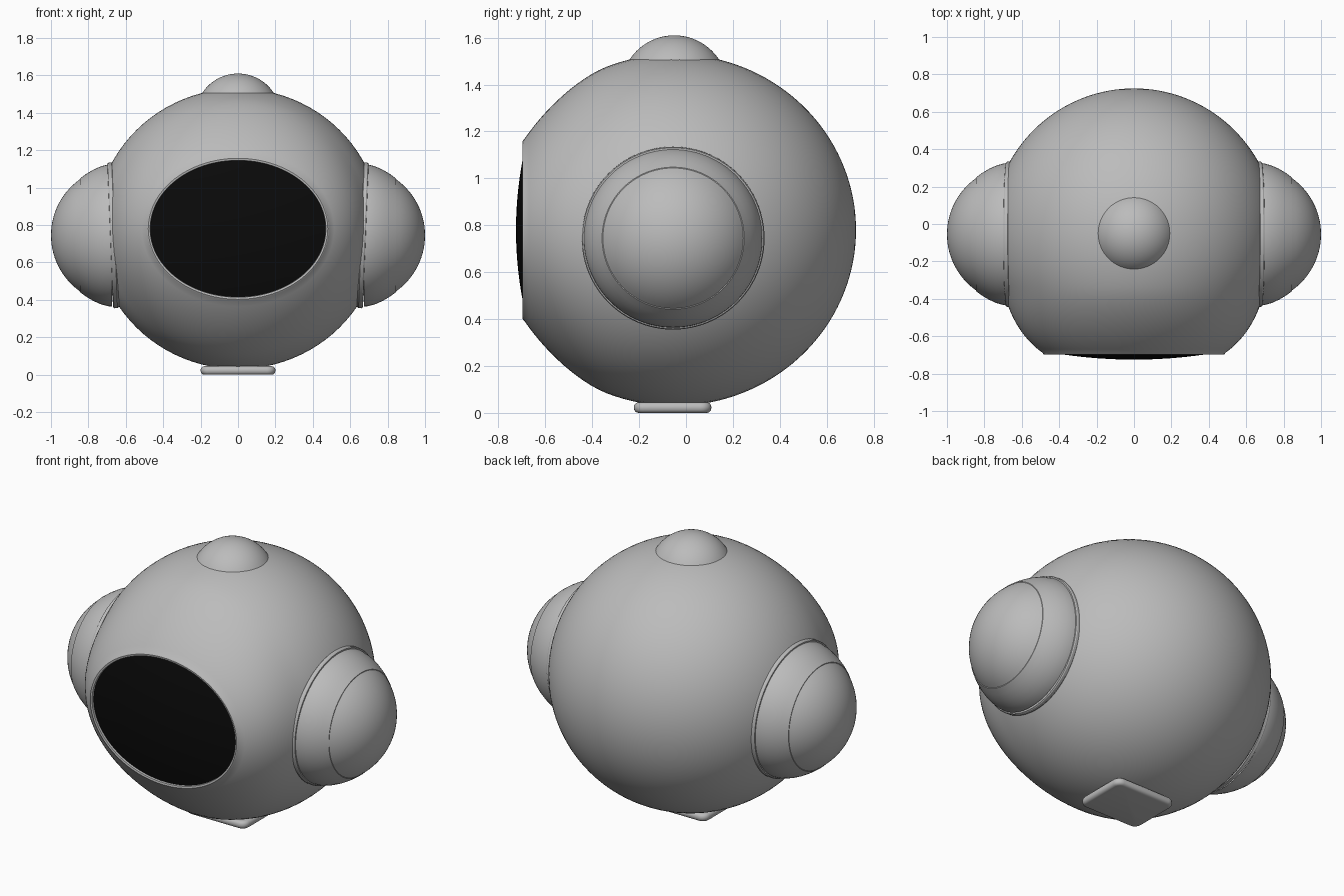
import bpy, bmesh, math
from mathutils import Matrix, Vector

cube = bpy.data.objects.get("Cube")
if cube:
    bpy.data.objects.remove(cube, do_unlink=True)


def material(name, value):
    m = bpy.data.materials.new(name)
    m.use_nodes = True
    col = (value, value, value, 1)
    m.diffuse_color = col
    m.node_tree.nodes["Principled BSDF"].inputs["Base Color"].default_value = col
    return m


grey = material("shell grey", 0.5)
black = material("visor black", 0.003)


def lathe(name, rings, mat, matrix=Matrix(), seg=96, angle=30):
    """Skin elliptical rings (half width, half height, position) along local z."""
    bm = bmesh.new()
    loops = []
    for a, b, h in rings:
        if a < 1e-5:
            loops.append([bm.verts.new((0, 0, h))])
        else:
            loops.append([bm.verts.new((a * math.cos(2 * math.pi * i / seg),
                                        b * math.sin(2 * math.pi * i / seg), h))
                          for i in range(seg)])
    for lo, hi in zip(loops, loops[1:]):
        for i in range(seg):
            j = (i + 1) % seg
            quad = [lo[i % len(lo)], lo[j % len(lo)], hi[j % len(hi)], hi[i % len(hi)]]
            bm.faces.new(list(dict.fromkeys(quad)))
    bmesh.ops.transform(bm, matrix=matrix, verts=bm.verts)
    bmesh.ops.recalc_face_normals(bm, faces=bm.faces)
    return finish(name, bm, mat, angle)


def finish(name, bm, mat, angle=30):
    mesh = bpy.data.meshes.new(name)
    bm.to_mesh(mesh)
    bm.free()
    obj = bpy.data.objects.new(name, mesh)
    bpy.context.collection.objects.link(obj)
    mesh.materials.append(mat)
    bpy.ops.object.select_all(action='DESELECT')
    obj.select_set(True)
    bpy.context.view_layer.objects.active = obj
    bpy.ops.object.shade_smooth_by_angle(angle=math.radians(angle))
    return obj


def dome(radius, base, height, steps=14):
    """Rings of a spherical cap, from its rim to its tip."""
    R = (radius ** 2 + height ** 2) / (2 * height)
    end = math.asin(radius / R)
    out = []
    for i in range(steps + 1):
        t = end * (1 - i / steps)
        r = R * math.sin(t)
        out.append((r, r, base + height - R * (1 - math.cos(t))))
    return out


# Body: round shell whose front widens into a flat oval opening
CENTRE = Vector((0, -0.05, 0.78))
forward = Matrix.Translation(CENTRE) @ Matrix.Rotation(math.pi / 2, 4, 'X')
rings = []
steps = 56
end = math.acos(-0.64 / 0.775)
for i in range(steps + 1):
    t = end * i / steps
    h = -0.775 * math.cos(t)
    f = max(0, (h - 0.3) / 0.34) ** 1.5
    rings.append((0.765 * math.sin(t) * (1 + 0.13 * f),
                  0.75 * math.sin(t) * (1 - 0.085 * f), h))
rings += [(0.485, 0.382, 0.645), (0.48, 0.377, 0.648), (0.47, 0.366, 0.646), (0.468, 0.364, 0.625)]
lathe("body_shell", rings, grey, forward)

# Visor: shallow black oval dome inside the opening
visor = [(0.469 * k / 10, 0.365 * k / 10, 0.675 - 0.042 * (k / 10) ** 2) for k in range(10, -1, -1)]
lathe("visor", visor, black, forward)

# Ears: thin collar, tapered cup and domed cap, tilted slightly upward
collar = [(0.36, 0.36, 0.60), (0.386, 0.386, 0.655), (0.39, 0.39, 0.66),
          (0.39, 0.39, 0.676), (0.386, 0.386, 0.682), (0.375, 0.375, 0.684)]
cup = [(0.381, 0.381, 0.675), (0.379, 0.379, 0.695), (0.368, 0.368, 0.735),
       (0.35, 0.35, 0.775), (0.328, 0.328, 0.812), (0.303, 0.303, 0.846), (0.295, 0.295, 0.846)]
for side, label in ((1, "left"), (-1, "right")):
    out = (Matrix.Translation((0, -0.055, 0.745)) @ Matrix.Rotation(side * math.pi / 2, 4, 'Y'))
    tilt = Matrix.Translation((side * 0.668, 0, 0.745)) @ Matrix.Rotation(
        math.radians(side * 2.3), 4, 'Y') @ Matrix.Translation((-side * 0.668, 0, -0.745))
    lathe(label + "_ear_collar", collar, grey, tilt @ out)
    lathe(label + "_ear_cup", cup, grey, out)
    lathe(label + "_ear_cap", dome(0.30, 0.845, 0.155), grey, out)

# Top button
lathe("top_button", dome(0.192, 1.505, 0.105), grey, Matrix.Translation((0, -0.05, 0)), 64)

# Foot: rounded pad beneath the body
bm = bmesh.new()
bmesh.ops.create_cube(bm, size=1)
bmesh.ops.scale(bm, vec=(0.40, 0.33, 0.045), verts=bm.verts)
bmesh.ops.translate(bm, vec=(0, -0.057, 0.0225), verts=bm.verts)
upright = [e for e in bm.edges if abs(e.verts[0].co.z - e.verts[1].co.z) > 0.01]
bmesh.ops.bevel(bm, geom=upright, offset=0.045, segments=6, profile=0.5, affect='EDGES')
rims = [e for e in bm.edges if abs(e.verts[0].co.z - e.verts[1].co.z) < 0.001]
bmesh.ops.bevel(bm, geom=rims, offset=0.02, segments=4, profile=0.5, affect='EDGES')
finish("foot_pad", bm, grey, 40)
